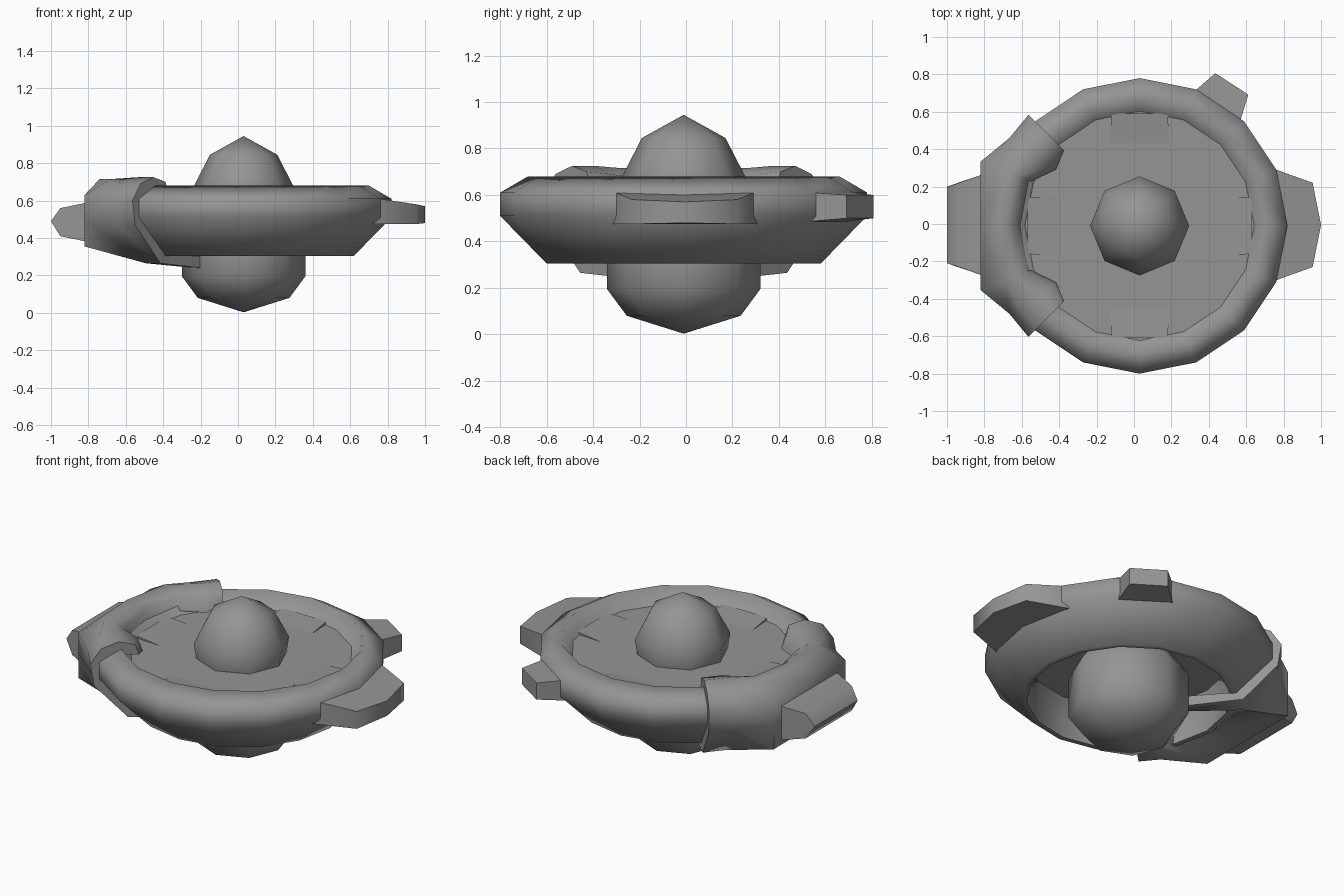
import bpy, bmesh
from math import sin, cos, pi, radians
from mathutils import Vector

old = bpy.data.objects.get("Cube")
if old:
    bpy.data.objects.remove(old, do_unlink=True)

CX, CY = 0.03, -0.01

grey = bpy.data.materials.new("plain_grey")
grey.use_nodes = True
grey.diffuse_color = (0.3, 0.3, 0.3, 1)
grey.node_tree.nodes["Principled BSDF"].inputs["Base Color"].default_value = (0.3, 0.3, 0.3, 1)


def finish(name, bm, angle):
    bmesh.ops.remove_doubles(bm, verts=bm.verts, dist=0.0005)
    bmesh.ops.recalc_face_normals(bm, faces=bm.faces)
    mesh = bpy.data.meshes.new(name)
    bm.to_mesh(mesh)
    bm.free()
    mesh.materials.append(grey)
    ob = bpy.data.objects.new(name, mesh)
    bpy.context.collection.objects.link(ob)
    bpy.ops.object.select_all(action="DESELECT")
    ob.select_set(True)
    bpy.context.view_layer.objects.active = ob
    bpy.ops.object.shade_smooth_by_angle(angle=radians(angle))


def polar(r, z, a):
    return Vector((CX + r * cos(a), CY + r * sin(a), z))


def loft(name, sections, closed_path, closed_profile, angle):
    """Skin a row of matching sections; cap the ends of an open path."""
    bm = bmesh.new()
    rows = [[bm.verts.new(p) for p in s] for s in sections]
    n = len(rows[0])
    for i in range(len(rows) if closed_path else len(rows) - 1):
        a, b = rows[i], rows[(i + 1) % len(rows)]
        for j in range(n if closed_profile else n - 1):
            k = (j + 1) % n
            bm.faces.new((a[j], a[k], b[k], b[j]))
    if not closed_path:
        bm.faces.new(rows[0])
        bm.faces.new(rows[-1])
    finish(name, bm, angle)


def lathe(name, profile, sides, closed, angle):
    rings = [[polar(r, z, 2 * pi * i / sides) for r, z in profile] for i in range(sides)]
    loft(name, rings, True, closed, angle)


def hull(name, points, angle):
    bm = bmesh.new()
    for p in points:
        bm.verts.new(p)
    bmesh.ops.convex_hull(bm, input=bm.verts)
    bmesh.ops.dissolve_limit(bm, angle_limit=0.02, verts=bm.verts, edges=bm.edges)
    finish(name, bm, angle)


# Saucer ring, deck, dome and lower pod
lathe("saucer_ring", [(0.59, 0.305), (0.79, 0.51), (0.79, 0.61), (0.67, 0.68),
                      (0.61, 0.585), (0.56, 0.57), (0.56, 0.305)], 16, True, 89.5)
lathe("deck", [(0, 0.59), (0.615, 0.59), (0.60, 0.56), (0, 0.56)], 16, False, 30)
lathe("dome", [(0, 0.945), (0.18, 0.845), (0.265, 0.68), (0.25, 0.58), (0, 0.58)], 8, False, 50)
lathe("lower_pod", [(0, 0.57), (0.25, 0.55), (0.33, 0.44), (0.33, 0.195), (0.245, 0.08), (0, 0.003)],
      8, False, 50)

# Four very low wedges around the deck
for i in range(4):
    a = i * pi / 2
    d, t = Vector((cos(a), sin(a), 0)), Vector((-sin(a), cos(a), 0))
    base = Vector((CX, CY, 0))
    hull("deck_wedge", [base + d * r + t * s * w + Vector((0, 0, z)) for s in (-1, 1)
                        for r, w, z in ((0.42, 0.16, 0.588), (0.60, 0.15, 0.588), (0.60, 0.15, 0.604))], 30)

# Clamp around the rim: its section reaches under to the pod only at the ends
end = [(0.57, 0.64), (0.59, 0.70), (0.68, 0.725), (0.78, 0.69), (0.84, 0.60), (0.82, 0.47),
       (0.63, 0.265), (0.32, 0.24), (0.32, 0.30), (0.58, 0.31), (0.76, 0.51), (0.70, 0.64)]
near = [(0.54, 0.61), (0.57, 0.69)] + end[2:]
mid = [(0.63, 0.61), (0.66, 0.68), (0.71, 0.715), (0.77, 0.715), (0.85, 0.63), (0.85, 0.50),
       (0.85, 0.355), (0.64, 0.35), (0.63, 0.37), (0.66, 0.40), (0.76, 0.51), (0.70, 0.64)]
sections = []
for deg, prof in [(-45, end), (-34, near), (-22, mid), (0, mid), (22, mid), (34, near), (45, end)]:
    # Keep the outer face of the middle block flat
    stretch = 1 / cos(radians(deg)) if prof is mid else 1
    sections.append([polar(r * (stretch if r > 0.8 else 1), z, pi + radians(deg)) for r, z in prof])
loft("rim_clamp", sections, False, True, 65)

# Snout on the clamp
hull("clamp_snout", [(x, s * w - 0.005, z) for s in (-1, 1) for x, w, z in
                     ((-0.78, 0.28, 0.595), (-0.78, 0.28, 0.375), (-0.95, 0.22, 0.56),
                      (-1.0, 0.205, 0.49), (-0.95, 0.22, 0.41))], 62)

# Wide fin on the left rim
hull("rim_fin", [(x, s * w - 0.005, z) for s in (-1, 1) for x, w, z in
                 ((0.72, 0.31, 0.615), (0.72, 0.31, 0.475), (0.955, 0.225, 0.58),
                  (0.955, 0.225, 0.475), (1.0, 0, 0.57), (1.0, 0, 0.48))], 62)

# Small block on the back rim
a = radians(57)
d, t = Vector((cos(a), sin(a), 0)), Vector((-sin(a), cos(a), 0))
hull("rim_block", [Vector((CX, CY, z)) + d * r + t * s * w for s in (-1, 1) for r, w, z in
                   ((0.68, 0.17, 0.615), (0.68, 0.17, 0.48), (0.905, 0.105, 0.60), (0.905, 0.105, 0.50))], 50)
